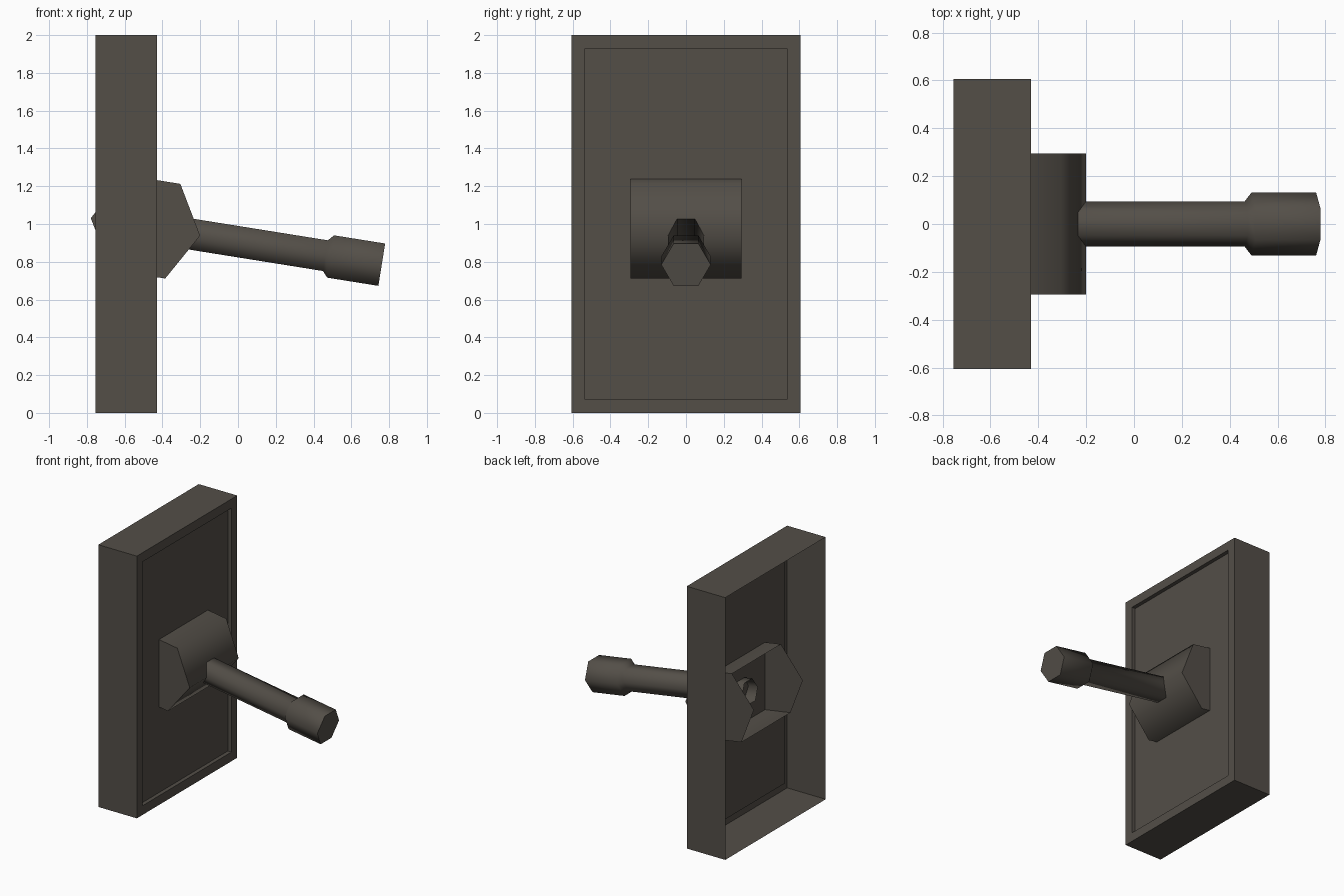
import bpy, bmesh, math
from mathutils import Vector

if "Cube" in bpy.data.objects:
    bpy.data.objects.remove(bpy.data.objects["Cube"])

TILT = math.radians(-9.1)            # the gun points slightly down
PIVOT = Vector((-0.49, 0, 0.985))    # centre of the mount drum

metal = bpy.data.materials.new("dark_warm_grey")
metal.diffuse_color = (0.087, 0.077, 0.064, 1)
metal.use_nodes = True
metal.node_tree.nodes["Principled BSDF"].inputs["Base Color"].default_value = metal.diffuse_color


def finish(name, bm, smooth=None):
    me = bpy.data.meshes.new(name)
    bm.to_mesh(me)
    bm.free()
    me.materials.append(metal)
    ob = bpy.data.objects.new(name, me)
    bpy.context.collection.objects.link(ob)
    if smooth:
        bpy.ops.object.select_all(action='DESELECT')
        ob.select_set(True)
        bpy.context.view_layer.objects.active = ob
        bpy.ops.object.shade_smooth_by_angle(angle=math.radians(smooth))
    return ob


def bridge(bm, a, b):
    n = len(a)
    return [bm.faces.new((a[i], a[(i + 1) % n], b[(i + 1) % n], b[i])) for i in range(n)]


# Wall box: open at the back, recessed panel inside a frame at the front
bm = bmesh.new()
rings = []
for x, inset in ((-0.755, 0), (-0.43, 0), (-0.43, 0.07), (-0.46, 0.07)):
    w, lo, hi = 0.605 - inset, inset, 2 - inset
    rings.append([bm.verts.new((x, y, z)) for y, z in ((-w, lo), (-w, hi), (w, hi), (w, lo))])
for a, b in zip(rings, rings[1:]):
    bridge(bm, a, b)
bm.faces.new(rings[-1])
bmesh.ops.recalc_face_normals(bm, faces=bm.faces)
panel = max(bm.faces, key=lambda f: f.calc_area() if abs(f.normal.x) > 0.9 else 0)
if panel.normal.x < 0:
    bmesh.ops.reverse_faces(bm, faces=bm.faces)
finish("wall_box", bm)

# Mount drum: tilted hexagonal prism across the box, its two rear sides open
bm = bmesh.new()
ends = []
for y in (-0.295, 0.295):
    ends.append([bm.verts.new(PIVOT + Vector((0.293 * math.cos(TILT + i * math.pi / 3), y,
                                             0.293 * math.sin(TILT + i * math.pi / 3))))
                 for i in range(6)])
    bm.faces.new(ends[-1])
sides = bridge(bm, *ends)
bmesh.ops.recalc_face_normals(bm, faces=bm.faces)
bmesh.ops.delete(bm, geom=sides[2:4], context='FACES_ONLY')
finish("mount_drum", bm, 65)

# Barrel: hexagonal tube open at the breech, stepping out to a wider muzzle
bm = bmesh.new()
along = Vector((math.cos(TILT), 0, math.sin(TILT)))
up = Vector((-math.sin(TILT), 0, math.cos(TILT)))
rings = []
for s, r in ((-0.05, 0.095), (0.965, 0.095), (0.993, 0.131), (1.267, 0.131)):
    rings.append([bm.verts.new(PIVOT + along * s + Vector((0, r * math.cos(i * math.pi / 3), 0))
                               + up * (r * math.sin(i * math.pi / 3))) for i in range(6)])
for a, b in zip(rings, rings[1:]):
    bridge(bm, a, b)
cap = bm.faces.new(rings[-1])
bmesh.ops.recalc_face_normals(bm, faces=bm.faces)
cap.normal_update()
if cap.normal.dot(along) < 0:
    bmesh.ops.reverse_faces(bm, faces=bm.faces)
finish("barrel", bm, 65)
